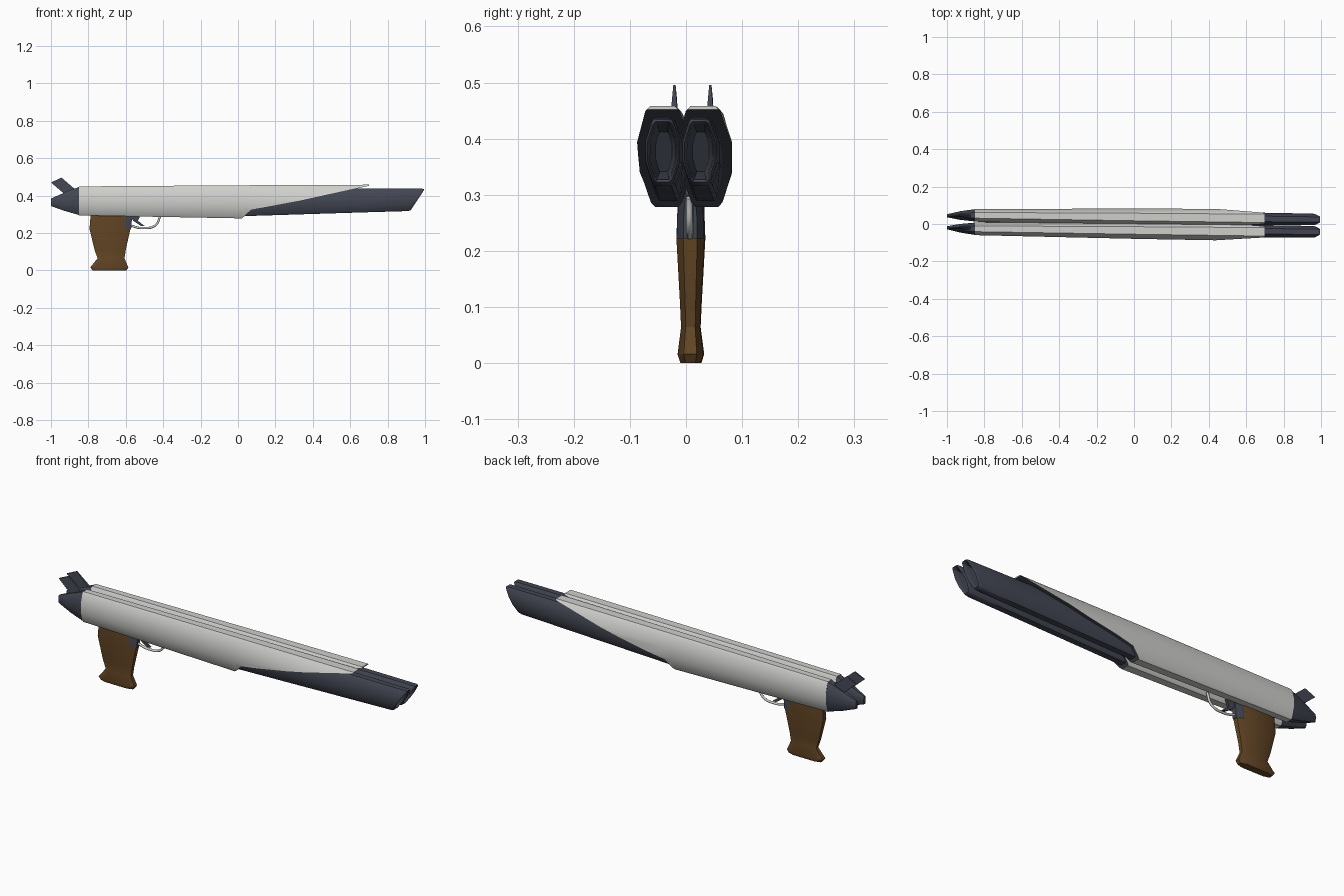
import bpy, bmesh, math
from mathutils import Matrix

if "Cube" in bpy.data.objects:
    bpy.data.objects.remove(bpy.data.objects["Cube"])

def mat(name, rgb):
    m = bpy.data.materials.new(name)
    m.diffuse_color = (*rgb, 1)
    m.use_nodes = True
    m.node_tree.nodes["Principled BSDF"].inputs["Base Color"].default_value = m.diffuse_color
    return m

LIGHT = mat("light_grey", (0.62, 0.62, 0.60))
DARK = mat("dark_slate", (0.055, 0.062, 0.085))
BROWN = mat("brown_wood", (0.125, 0.06, 0.018))

# the whole model is turned very slightly off the x axis
YAW = Matrix(((1, 0, 0, 0), (-0.0105, 1, 0, 0.0015), (0, 0, 1, 0), (0, 0, 0, 1)))

def make(name, rings, mats, closed=True, angle=45):
    """Skin a list of equal-length point rings into a closed solid."""
    bm = bmesh.new()
    vs = [[bm.verts.new(p) for p in r] for r in rings]
    n = len(rings[0])
    for a, b in zip(vs, vs[1:]):
        for i in range(n):
            j = (i + 1) % n
            bm.faces.new((a[i], a[j], b[j], b[i]))
    bm.faces.new(vs[0])
    bm.faces.new(vs[-1])
    bmesh.ops.recalc_face_normals(bm, faces=bm.faces[:])
    me = bpy.data.meshes.new(name)
    bm.to_mesh(me)
    bm.free()
    for m in mats:
        me.materials.append(m)
    ob = bpy.data.objects.new(name, me)
    bpy.context.collection.objects.link(ob)
    if angle:
        smooth(ob, angle)
    return ob

def select(ob):
    bpy.ops.object.select_all(action='DESELECT')
    ob.select_set(True)
    bpy.context.view_layer.objects.active = ob

def smooth(ob, angle):
    select(ob)
    bpy.ops.object.shade_smooth_by_angle(angle=math.radians(angle))

# tall octagon with softened upper and lower corners
QUARTER = [(1, 0.3), (0.62, 0.9), (0.45, 1)]
SECTION = (QUARTER + [(-y, z) for y, z in QUARTER[::-1]]
           + [(-y, -z) for y, z in QUARTER] + [(y, -z) for y, z in QUARTER[::-1]])

def ring(x, yc, zc, a, h, slant=0):
    return [(x + slant * h * z, yc + a * y, zc + h * z) for y, z in SECTION]

def plate(name, pts, yc, halves, m):
    """Flat side profile with a half thickness for each point."""
    rings = [[(x, yc + s * t, z) for (x, z), t in zip(pts, halves)] for s in (-1, 1)]
    return make(name, rings, [m], angle=0)

for side, label in ((-1, "right"), (1, "left")):
    # pale shell, cut away below along a sloping line
    y = side * 0.036
    shell = make(f"{label}_shell", [ring(-0.85, y, 0.3715, 0.034, 0.0775),
                                    ring(0.02, y, 0.3665, 0.045, 0.0885),
                                    ring(0.70, y, 0.3665, 0.050, 0.0915)],
                 [LIGHT, DARK], angle=0)
    cut = [(0.0, 0.255), (0.02, 0.277), (0.07, 0.322), (0.33, 0.37), (0.70, 0.452),
           (0.8, 0.474), (0.8, 0.2), (0.0, 0.2)]
    cutter = plate("shell_cutter", cut, y, [0.2] * len(cut), LIGHT)
    cutter.data.materials.append(DARK)
    for f in cutter.data.polygons:
        f.material_index = 1
    select(shell)
    mod = shell.modifiers.new("cut", 'BOOLEAN')
    mod.operation = 'DIFFERENCE'
    mod.solver = 'EXACT'
    mod.object = cutter
    bpy.ops.object.modifier_apply(modifier="cut")
    bpy.data.objects.remove(cutter)
    smooth(shell, 45)

    # dark barrel with slanted, rounded, hollow muzzle
    y = side * 0.033
    s = 0.66
    make(f"{label}_barrel", [ring(0.0, y, 0.363, 0.034, 0.074),
                             ring(0.70, y, 0.374, 0.033, 0.063),
                             ring(0.946, y, 0.377, 0.031, 0.060, s),
                             ring(0.957, y, 0.377, 0.029, 0.057, s),
                             ring(0.960, y, 0.377, 0.027, 0.054, s),
                             ring(0.955, y, 0.377, 0.024, 0.050, s),
                             ring(0.93, y, 0.377, 0.022, 0.047, s),
                             ring(0.78, y, 0.377, 0.015, 0.035, s)], [DARK])

    # tapered rear cap
    make(f"{label}_rear_cap", [ring(-0.845, side * 0.036, 0.3715, 0.0335, 0.077),
                               ring(-0.93, side * 0.034, 0.367, 0.023, 0.048),
                               ring(-1.0, side * 0.032, 0.364, 0.008, 0.02)], [DARK])

    # swept fin on the cap
    plate(f"{label}_fin", [(-1.0, 0.470), (-0.944, 0.496), (-0.855, 0.42), (-0.93, 0.41)],
          side * 0.032, [0.004, 0.002, 0.008, 0.008], DARK)

# wooden grip: height, rear x, front x, half thickness
def grip_ring(z, x0, x1, t):
    b = 0.03
    return [(x0, -t * .5, z), (x0 + b, -t, z), (x1 - b, -t, z), (x1, -t * .5, z),
            (x1, t * .5, z), (x1 - b, t, z), (x0 + b, t, z), (x0, t * .5, z)]

make("grip", [grip_ring(*r) for r in [
    (0.0, -0.778, -0.596, 0.018), (0.016, -0.790, -0.586, 0.023),
    (0.064, -0.751, -0.607, 0.017), (0.11, -0.767, -0.600, 0.019),
    (0.222, -0.794, -0.575, 0.025), (0.31, -0.787, -0.580, 0.022)]], [BROWN], angle=30)

# dark mount in front of the grip
make("grip_mount", [grip_ring(0.222, -0.64, -0.571, 0.0245),
                    grip_ring(0.262, -0.64, -0.568, 0.0235),
                    grip_ring(0.31, -0.64, -0.566, 0.016)], [DARK], angle=30)

# trigger
plate("trigger", [(-0.58, 0.30), (-0.52, 0.30), (-0.535, 0.265), (-0.50, 0.238),
                  (-0.52, 0.238), (-0.56, 0.265)], 0, [0.006] * 6, DARK)

# thin curved trigger guard
cu = bpy.data.curves.new("trigger_guard", 'CURVE')
cu.dimensions = '3D'
cu.bevel_depth = 0.006
cu.bevel_resolution = 2
cu.use_fill_caps = True
sp = cu.splines.new('BEZIER')
path = [(-0.585, 0.242), (-0.51, 0.226), (-0.44, 0.242), (-0.415, 0.295)]
sp.bezier_points.add(len(path) - 1)
for bp, (x, z) in zip(sp.bezier_points, path):
    bp.co = (x, 0, z)
    bp.handle_left_type = bp.handle_right_type = 'AUTO'
cu.materials.append(LIGHT)
guard = bpy.data.objects.new("trigger_guard", cu)
bpy.context.collection.objects.link(guard)
select(guard)
bpy.ops.object.convert(target='MESH')

for ob in bpy.context.scene.objects:
    ob.data.transform(YAW)
